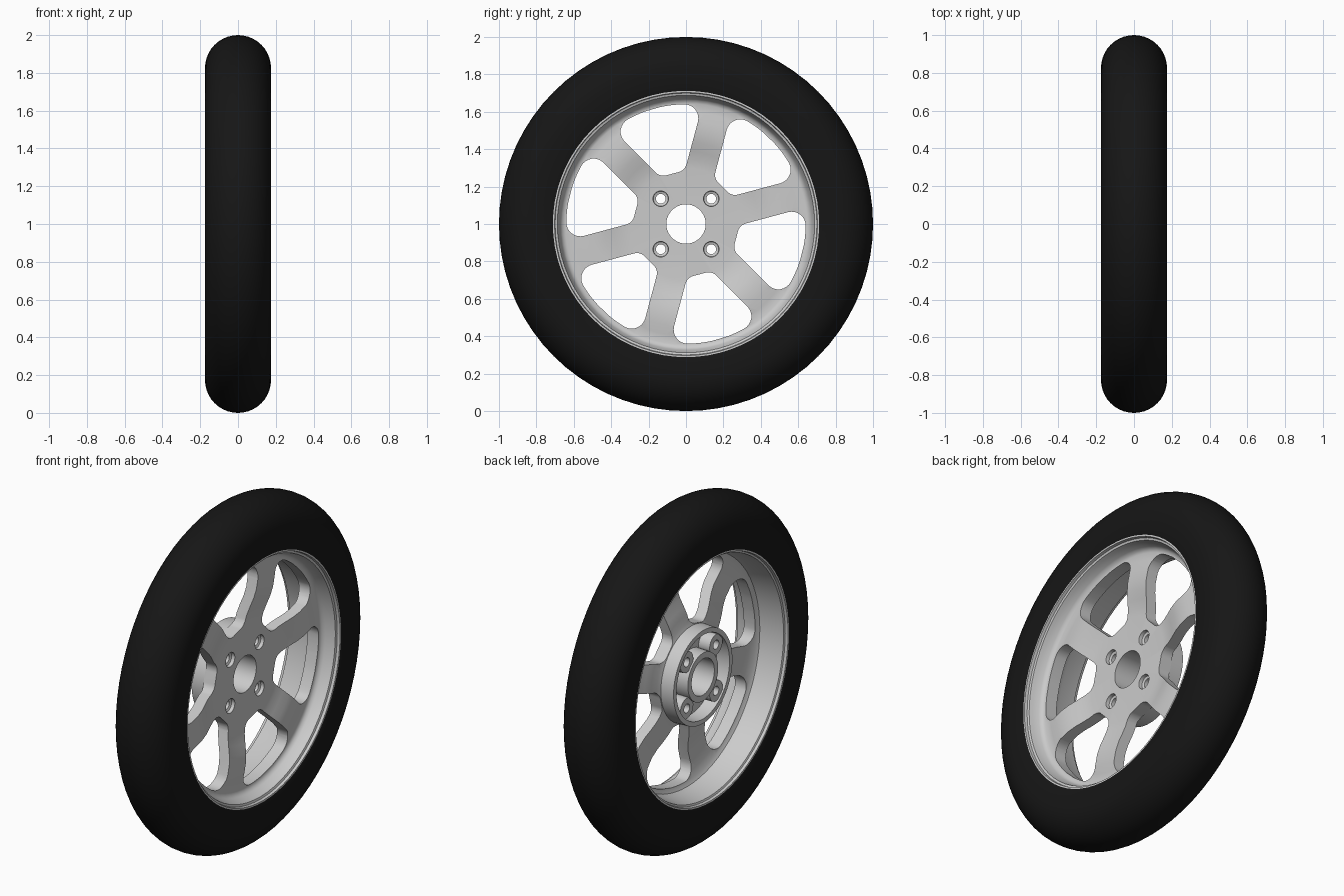
import bpy, bmesh
from math import sin, cos, pi, radians, asin, atan2, sqrt

if "Cube" in bpy.data.objects:
    bpy.data.objects.remove(bpy.data.objects["Cube"])

CZ = 1.0      # axle height; the axle runs along x
SEGS = 72


def finish(bm, name):
    bmesh.ops.remove_doubles(bm, verts=bm.verts, dist=1e-5)
    bmesh.ops.recalc_face_normals(bm, faces=bm.faces)
    me = bpy.data.meshes.new(name)
    bm.to_mesh(me)
    bm.free()
    ob = bpy.data.objects.new(name, me)
    bpy.context.collection.objects.link(ob)
    return ob


def lathe(bm, profile, segs=SEGS, cy=0.0, cz=CZ):
    """Revolve a closed (radius, x) profile around an axis parallel to x."""
    rings = []
    for i in range(segs):
        a = 2 * pi * i / segs
        rings.append([bm.verts.new((x, cy + r * cos(a), cz + r * sin(a))) for r, x in profile])
    n = len(profile)
    for i in range(segs):
        p, q = rings[i], rings[(i + 1) % segs]
        for j in range(n):
            k = (j + 1) % n
            if profile[j][0] == 0 and profile[k][0] == 0:
                continue
            bm.faces.new((p[j], p[k], q[k], q[j]))


def smooth(ob, angle=35):
    bpy.ops.object.select_all(action='DESELECT')
    ob.select_set(True)
    bpy.context.view_layer.objects.active = ob
    bpy.ops.object.shade_smooth_by_angle(angle=radians(angle))


def window_outline(mid, half=0.08, r_in=0.28, r_out=0.64, f_in=0.06, f_out=0.075):
    """Rounded opening between two parallel-sided spokes, centred on angle mid."""
    pts = []

    def corner(radius, f, start, end, n=8):
        # fillet in the frame of the spoke: u along it, v away from it
        v = half + f
        u = sqrt(radius ** 2 - v ** 2)
        for i in range(n + 1):
            t = start + (end - start) * i / n
            pu, pv = u + f * cos(t), v + f * sin(t)
            pts.append((sqrt(pu * pu + pv * pv), atan2(pv, pu) - pi / 6))

    a_in = asin((half + f_in) / (r_in + f_in))
    a_out = asin((half + f_out) / (r_out - f_out))
    corner(r_in + f_in, f_in, a_in + pi, 1.5 * pi)
    corner(r_out - f_out, f_out, -pi / 2, a_out)
    for i in range(1, 6):
        s = (a_out - pi / 6) * (1 - i / 6)
        pts.append((r_out, s))
    pts += [(r, -a) for r, a in reversed(pts[:-1])]
    return [(r * cos(a + mid), CZ + r * sin(a + mid)) for r, a in pts]


# tyre: flat sidewalls and a semicircular tread
bm = bmesh.new()
W = 0.175
tread = [(0.825 + W * sin(pi * i / 20), W * cos(pi * i / 20)) for i in range(21)]
lathe(bm, [(0.712, 0.168), (0.73, 0.174)] + tread + [(0.73, -0.174), (0.712, -0.168)])
tyre = finish(bm, "tyre")
black = bpy.data.materials.new("rubber")
black.diffuse_color = (0.008, 0.008, 0.008, 1)
black.use_nodes = True
black.node_tree.nodes["Principled BSDF"].inputs["Base Color"].default_value = black.diffuse_color
tyre.data.materials.append(black)
smooth(tyre)

# rim: barrel, dished web and hollow-backed hub in one revolved section
front = [(0.105, 0.045), (0.30, 0.045), (0.345, 0.050), (0.39, 0.062), (0.44, 0.077),
         (0.49, 0.085), (0.55, 0.085), (0.60, 0.077), (0.645, 0.073), (0.662, 0.08),
         (0.672, 0.095), (0.683, 0.13), (0.688, 0.148), (0.70, 0.152), (0.703, 0.168), (0.714, 0.168)]
back = [(0.714, -0.168), (0.703, -0.168), (0.70, -0.152), (0.69, -0.148), (0.675, -0.04),
        (0.665, -0.012), (0.645, 0.0), (0.60, 0.008), (0.55, 0.018), (0.49, 0.02),
        (0.44, 0.012), (0.39, -0.003), (0.345, -0.014), (0.30, -0.02), (0.275, -0.03),
        (0.272, -0.11), (0.245, -0.11), (0.24, -0.03), (0.143, -0.03), (0.14, -0.11), (0.105, -0.11)]
bm = bmesh.new()
lathe(bm, front + back)
rim = finish(bm, "rim")

# cutter: six windows and four countersunk bolt holes
BOLTS = [(sy * 0.135, CZ + sz * 0.135) for sy in (-1, 1) for sz in (-1, 1)]
bm = bmesh.new()
for k in range(6):
    outline = window_outline(radians(45 + 60 * k))
    face = bm.faces.new([bm.verts.new((-0.3, y, z)) for y, z in outline])
    ext = bmesh.ops.extrude_face_region(bm, geom=[face], use_keep_orig=True)
    bmesh.ops.translate(bm, vec=(0.6, 0, 0),
                        verts=[g for g in ext["geom"] if isinstance(g, bmesh.types.BMVert)])
for y, z in BOLTS:
    lathe(bm, [(0, -0.3), (0.026, -0.3), (0.026, 0.02), (0.04, 0.025), (0.046, 0.1), (0, 0.1)], 24, y, z)
cutter = finish(bm, "cutter")
cutter.hide_render = True

mod = rim.modifiers.new("openings", 'BOOLEAN')
mod.operation = 'DIFFERENCE'
mod.solver = 'EXACT'
mod.object = cutter
bpy.context.view_layer.objects.active = rim
bpy.ops.object.modifier_apply(modifier=mod.name)
bpy.data.objects.remove(cutter)
smooth(rim)

# bolt bosses in the hollow back of the hub
bm = bmesh.new()
for y, z in BOLTS:
    lathe(bm, [(0.026, -0.02), (0.062, -0.02), (0.06, -0.1), (0.026, -0.1)], 24, y, z)
smooth(finish(bm, "bolt_bosses"))
